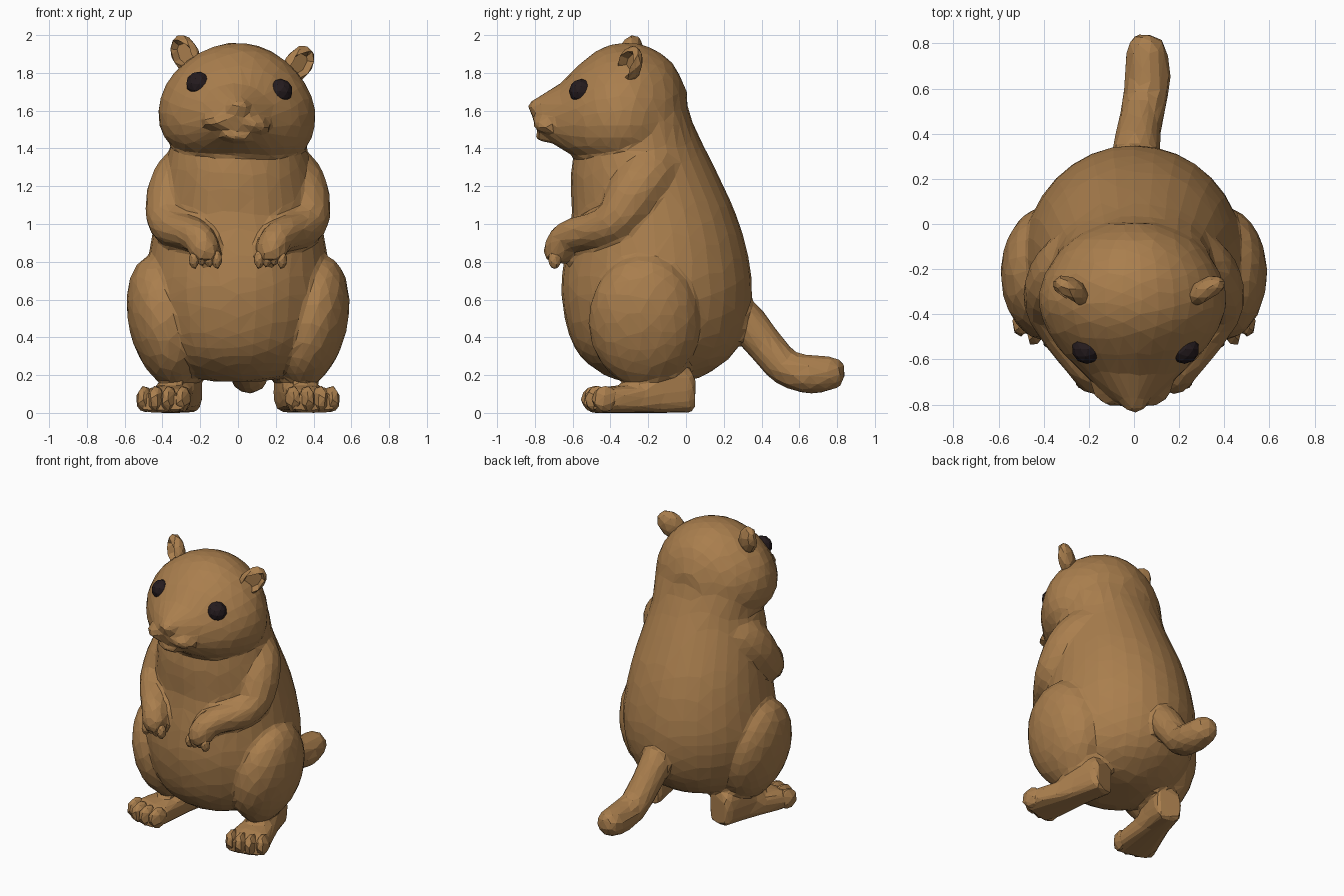
import bpy, bmesh, math
from mathutils import Vector, Matrix

if "Cube" in bpy.data.objects:
    bpy.data.objects.remove(bpy.data.objects["Cube"])


def material(name, rgb):
    m = bpy.data.materials.new(name)
    m.diffuse_color = (*rgb, 1)
    m.use_nodes = True
    m.node_tree.nodes["Principled BSDF"].inputs["Base Color"].default_value = m.diffuse_color
    return m


FUR = material("brown fur", (0.40, 0.21, 0.075))
DARK = material("dark eye", (0.018, 0.011, 0.013))
SKIN = bmesh.new()  # collects the parts that blend into one body


def finish(name, bm, ratio, xf=None, mat=FUR):
    """Make a faceted object, or with ratio 0 add the part to the blended body."""
    if xf:
        bm.transform(xf)
    bmesh.ops.recalc_face_normals(bm, faces=bm.faces)
    me = bpy.data.meshes.new(name)
    bm.to_mesh(me)
    bm.free()
    if ratio == 0:
        SKIN.from_mesh(me)
        bpy.data.meshes.remove(me)
        return None
    me.materials.append(mat)
    ob = bpy.data.objects.new(name, me)
    bpy.context.collection.objects.link(ob)
    if ratio < 1:
        ob.modifiers.new("facets", "DECIMATE").ratio = ratio
    return ob


def smooth_rows(rows, steps=3):
    """Catmull-Rom interpolation of station tuples."""
    out = []
    for i in range(len(rows) - 1):
        p = [Vector(rows[max(0, min(len(rows) - 1, i + k))]) for k in (-1, 0, 1, 2)]
        for s in range(steps):
            t = s / steps
            out.append(0.5 * (2 * p[1] + (p[2] - p[0]) * t
                              + (2 * p[0] - 5 * p[1] + 4 * p[2] - p[3]) * t * t
                              + (3 * p[1] - p[0] - 3 * p[2] + p[3]) * t ** 3))
    return out + [Vector(rows[-1])]


def loft(name, rings, ratio=0, xf=None):
    bm = bmesh.new()
    vs = [[bm.verts.new(p) for p in ring] for ring in rings]
    n = len(vs[0])
    for a, b in zip(vs, vs[1:]):
        for i in range(n):
            bm.faces.new((a[i], a[(i + 1) % n], b[(i + 1) % n], b[i]))
    bm.faces.new(vs[0])
    bm.faces.new(vs[-1])
    return finish(name, bm, ratio, xf)


def angles(n):
    return [2 * math.pi * i / n for i in range(n)]


def tube(name, path, xf=None, n=16):
    """Round limb along (x, y, z, radius) stations."""
    pts = smooth_rows(path)
    rings, old, side = [], None, None
    for i, p in enumerate(pts):
        d = (pts[min(i + 1, len(pts) - 1)].xyz - pts[max(i - 1, 0)].xyz).normalized()
        if old is None:
            side = d.orthogonal().normalized()
        else:
            side = old.rotation_difference(d) @ side
        old, up = d, d.cross(side)
        rings.append([p.xyz + p.w * (side * math.cos(a) + up * math.sin(a)) for a in angles(n)])
    return loft(name, rings, 0, xf)


def blob(name, loc, radii, ratio=0, rot=(0, 0, 0), xf=None, mat=FUR, sub=3):
    bm = bmesh.new()
    bmesh.ops.create_icosphere(bm, subdivisions=sub, radius=1)
    m = Matrix.Translation(loc)
    for ang, ax in zip(rot, "XYZ"):
        m = m @ Matrix.Rotation(math.radians(ang), 4, ax)
    bm.transform(m @ Matrix.Diagonal((*radii, 1)))
    return finish(name, bm, ratio, xf, mat)


# Torso: rings up z as (z, front y, back y, half width)
BODY = [(0.165, -0.32, 0.0, 0.12), (0.20, -0.43, 0.10, 0.27), (0.30, -0.56, 0.24, 0.39),
        (0.45, -0.63, 0.32, 0.46), (0.65, -0.66, 0.35, 0.49), (0.85, -0.64, 0.325, 0.47),
        (1.05, -0.605, 0.265, 0.435), (1.25, -0.61, 0.175, 0.395), (1.40, -0.57, 0.10, 0.365),
        (1.55, -0.40, 0.03, 0.34), (1.67, -0.35, 0.0, 0.28)]
loft("torso", [[(hw * math.cos(a), (f + b) / 2 + (b - f) / 2 * math.sin(a), z) for a in angles(32)]
               for z, f, b, hw in smooth_rows(BODY)])

# Head: rings along y as (y, top z, bottom z, half width), rolled slightly to one side
PIVOT = Vector((0, -0.35, 1.64))
ROLL = Matrix.Translation(PIVOT) @ Matrix.Rotation(math.radians(5), 4, "Y") @ Matrix.Translation(-PIVOT)
HEAD = [(-0.815, 1.64, 1.57, 0.03), (-0.79, 1.665, 1.50, 0.075), (-0.74, 1.70, 1.45, 0.14),
        (-0.66, 1.75, 1.40, 0.225), (-0.56, 1.85, 1.345, 0.325), (-0.45, 1.93, 1.315, 0.395),
        (-0.33, 1.96, 1.305, 0.425), (-0.20, 1.94, 1.32, 0.385), (-0.07, 1.85, 1.37, 0.28),
        (0.005, 1.70, 1.45, 0.12)]


def head_ring(y, top, bottom, hw):
    """Pear-shaped section: narrow crown, full cheeks low down."""
    ring = []
    for a in angles(28):
        c, s = math.cos(a), math.sin(a)
        k = 0.75 if s < 0 else 1
        x = hw * math.copysign(abs(c) ** k, c) * (1 - 0.15 * s) * 0.97
        ring.append((x, y, (top + bottom) / 2 + (top - bottom) / 2 * s))
    return ring


loft("head", [head_ring(*r) for r in smooth_rows(HEAD)], 0, ROLL)
blob("nose", (0.005, -0.785, 1.62), (0.06, 0.05, 0.045), xf=ROLL)
blob("lower_lip", (0.005, -0.71, 1.465), (0.10, 0.09, 0.035), xf=ROLL)

# Tail: bent down then straight back
tube("tail", [(0.0, 0.22, 0.58, 0.10), (0.01, 0.33, 0.47, 0.105), (0.025, 0.43, 0.345, 0.098),
              (0.045, 0.53, 0.24, 0.098), (0.06, 0.65, 0.205, 0.103), (0.055, 0.76, 0.21, 0.092),
              (0.05, 0.815, 0.215, 0.07), (0.05, 0.84, 0.215, 0.03)])

# Foot stations: (y, half width, top z)
FOOT = [(0.035, 0.075, 0.20), (0.0, 0.095, 0.24), (-0.14, 0.10, 0.22), (-0.26, 0.11, 0.155),
        (-0.42, 0.135, 0.14), (-0.52, 0.125, 0.10)]

for s, tag in ((1, "right"), (-1, "left")):
    flip = Matrix.Diagonal((s, 1, 1, 1))
    face = ROLL @ flip

    # Muzzle pad and eye
    blob("muzzle_pad_" + tag, (0.08, -0.71, 1.54), (0.105, 0.10, 0.055), 0, (0, 10, 25), face)
    blob("eye_" + tag, (0.217, -0.555, 1.722), (0.067, 0.065, 0.066), 1, xf=face, mat=DARK, sub=2)

    # Ear: flattened ball with the front pressed in to form a cup
    bm = bmesh.new()
    bmesh.ops.create_icosphere(bm, subdivisions=3, radius=1)
    for v in bm.verts:
        if v.co.y < 0 and math.hypot(v.co.x, v.co.z) < 0.72:
            v.co.y = 0.15
    place = (Matrix.Translation((0.30, -0.295, 1.872)) @ Matrix.Rotation(math.radians(32), 4, "Z")
             @ Matrix.Rotation(math.radians(36), 4, "Y"))
    bm.transform(place @ Matrix.Diagonal((0.077, 0.055, 0.11, 1)))
    finish("ear_" + tag, bm, 0.3, face)

    # Arm from inside the shoulder through the elbow to the drooping hand
    tube("arm_" + tag, [(0.14, -0.09, 1.32, 0.07), (0.20, -0.13, 1.31, 0.13), (0.275, -0.19, 1.26, 0.155),
                        (0.335, -0.27, 1.16, 0.15), (0.365, -0.36, 1.03, 0.122), (0.33, -0.46, 0.975, 0.10),
                        (0.25, -0.58, 0.95, 0.088), (0.20, -0.645, 0.915, 0.085),
                        (0.175, -0.675, 0.85, 0.082), (0.165, -0.685, 0.80, 0.055)], flip)
    for i in range(4):
        blob(f"finger_{i + 1}_{tag}", (0.112 + 0.04 * i, -0.695, 0.82 + 0.008 * (i % 3 - 1)),
             (0.028, 0.035, 0.05), 0.7, xf=flip, sub=2)

    # Thigh, leaning outward at the top and running back into the body
    blob("thigh_" + tag, (0.39, -0.22, 0.485), (0.19, 0.295, 0.355), 0, (0, 12, 0), flip, sub=4)

    # Foot: flat-bottomed loft splayed outward, with four toes
    splay = flip @ Matrix.Translation((0.28, 0, 0)) @ Matrix.Rotation(math.radians(14), 4, "Z")
    rings = []
    for y, hw, h in smooth_rows(FOOT):
        c = [(math.cos(a), math.sin(a)) for a in angles(16)]
        rings.append([(hw * math.copysign(abs(x) ** 0.6, x), y,
                       h * (0.5 + 0.5 * math.copysign(abs(z) ** 0.6, z))) for x, z in c])
    loft("foot_" + tag, rings, 0, splay)
    for i in range(4):
        k = i - 1.5
        blob(f"toe_{i + 1}_{tag}", (0.07 * k, -0.495 + 0.012 * k * k, 0.073),
             (0.042, 0.07, 0.07), 0.6, xf=splay, sub=2)

# Blend the collected parts into one faceted skin
skin = finish("body", SKIN, 1)
remesh = skin.modifiers.new("blend", "REMESH")
remesh.mode = "VOXEL"
remesh.voxel_size = 0.016
relax = skin.modifiers.new("relax", "SMOOTH")
relax.factor, relax.iterations = 0.5, 5
skin.modifiers.new("facets", "DECIMATE").ratio = 0.035
